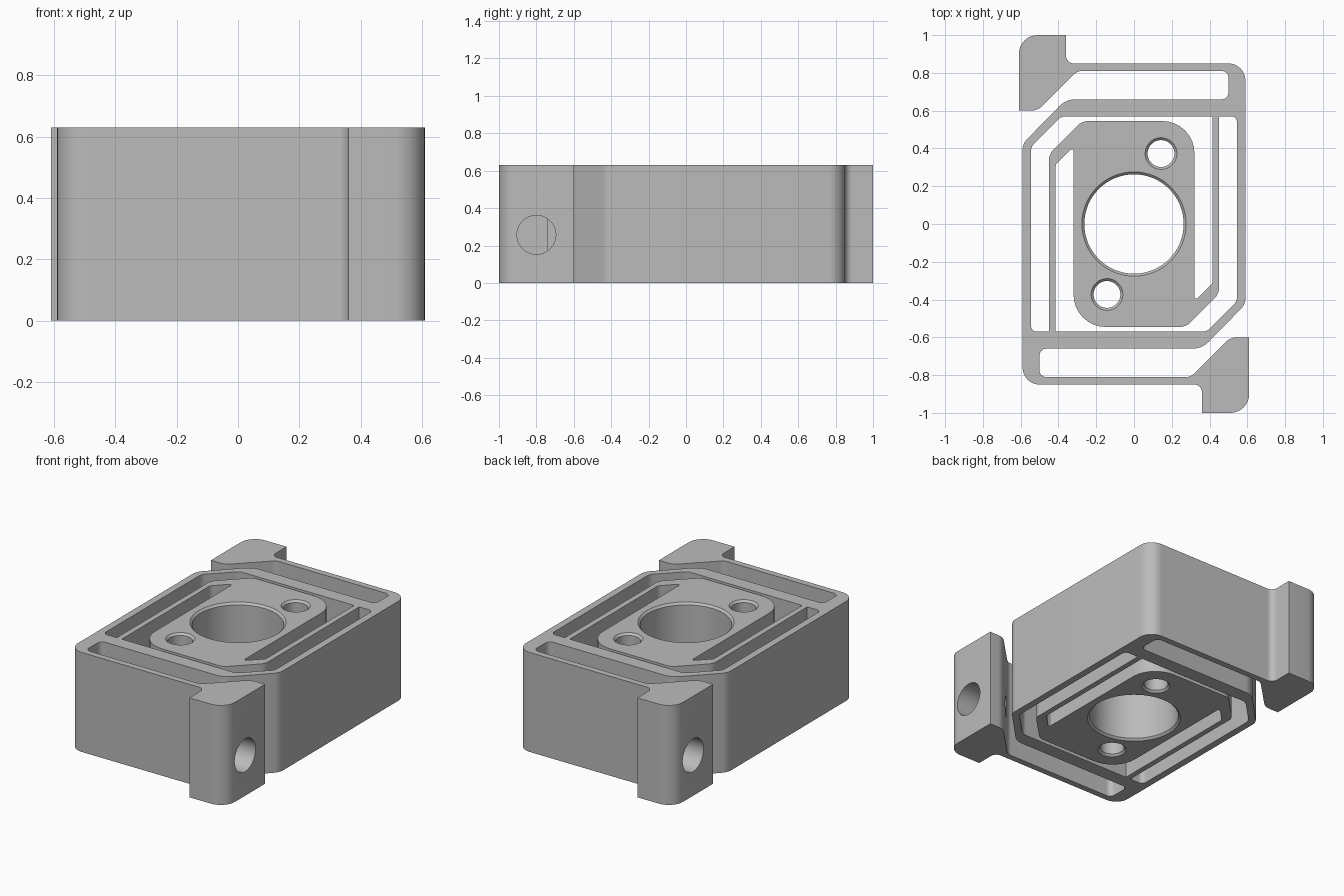
import bpy
import bmesh
from math import cos, sin, pi, tan
from mathutils import Matrix, Vector

if "Cube" in bpy.data.objects:
    bpy.data.objects.remove(bpy.data.objects["Cube"], do_unlink=True)

HEIGHT = 0.63

grey = bpy.data.materials.new("light grey")
grey.use_nodes = True
colour = (0.5, 0.5, 0.5, 1)
grey.diffuse_color = colour
grey.node_tree.nodes["Principled BSDF"].inputs["Base Color"].default_value = colour


def turned(corners):
    """Corners turned half a circle about the vertical axis."""
    return [(-x, -y, r) for x, y, r in corners]


def rounded(corners, steps=8):
    """Points of a polygon whose corners (x, y, radius) are filleted."""
    points = []
    for i, (x, y, r) in enumerate(corners):
        p = Vector((x, y))
        if r == 0:
            points.append(p)
            continue
        a = (Vector(corners[i - 1][:2]) - p).normalized()
        b = (Vector(corners[(i + 1) % len(corners)][:2]) - p).normalized()
        half = a.angle(b) / 2
        centre = p + (a + b).normalized() * (r / sin(half))
        start = p + a * (r / tan(half)) - centre
        end = p + b * (r / tan(half)) - centre
        sweep = pi - 2 * half
        for k in range(steps + 1):
            t = k / steps
            points.append(centre + (start * sin((1 - t) * sweep)
                                    + end * sin(t * sweep)) / sin(sweep))
    return points


def loft(name, rings):
    """Solid through matching rings of 3D points, capped at both ends."""
    bm = bmesh.new()
    loops = [[bm.verts.new(p) for p in ring] for ring in rings]
    n = len(loops[0])
    for low, high in zip(loops, loops[1:]):
        for i in range(n):
            j = (i + 1) % n
            bm.faces.new((low[i], low[j], high[j], high[i]))
    bm.faces.new(loops[0][::-1])
    bm.faces.new(loops[-1])
    bmesh.ops.recalc_face_normals(bm, faces=bm.faces)
    mesh = bpy.data.meshes.new(name)
    bm.to_mesh(mesh)
    bm.free()
    mesh.materials.append(grey)
    obj = bpy.data.objects.new(name, mesh)
    bpy.context.collection.objects.link(obj)
    return obj


def prism(name, corners, z0, z1):
    points = rounded(corners)
    return loft(name, [[(p.x, p.y, z) for p in points] for z in (z0, z1)])


def lathe(name, profile, place, sides=64):
    """Round solid from (radius, height) pairs, moved by a matrix."""
    turns = [2 * pi * i / sides for i in range(sides)]
    return loft(name, [[place @ Vector((r * cos(t), r * sin(t), h)) for t in turns]
                       for r, h in profile])


def cut(target, cutter):
    cutter.hide_render = True
    mod = target.modifiers.new("cut", "BOOLEAN")
    mod.operation = "DIFFERENCE"
    mod.solver = "EXACT"
    mod.object = cutter
    bpy.context.view_layer.objects.active = target
    bpy.ops.object.modifier_apply(modifier=mod.name)
    bpy.data.objects.remove(cutter, do_unlink=True)


# Frame outline: side wall, end arm with its lug, and the open slot behind it
half_outline = [
    (0.59, -0.425, 0.08), (0.59, 0.85, 0.09), (-0.36, 0.85, 0.04),
    (-0.36, 1.0, 0), (-0.61, 1.0, 0.1), (-0.61, 0.6, 0),
    (-0.51, 0.6, 0.09), (-0.3, 0.81, 0.06), (0.5, 0.81, 0.035),
    (0.5, 0.66, 0.035), (-0.36, 0.66, 0.12),
]
frame = prism("flexure_frame", half_outline + turned(half_outline), 0, HEIGHT)

# Slots that free the centre block and its two thin beams
slot = [
    (-0.415, 0.315, 0.03), (-0.335, 0.395, 0.01), (-0.32, 0.395, 0.005),
    (-0.32, -0.545, 0.17), (0.275, -0.545, 0.08), (0.45, -0.37, 0.08),
    (0.45, 0.57, 0), (0.545, 0.57, 0.03), (0.545, -0.41, 0.06),
    (0.385, -0.57, 0.06), (-0.415, -0.57, 0),
]
for corners in (slot, turned(slot)):
    cut(frame, prism("slot_cutter", corners, -0.1, HEIGHT + 0.1))

# Centre bore and two screw holes, chamfered at both ends
chamfer = 0.013
for x, y, r in ((0, 0, 0.263), (0.143, 0.373, 0.071), (-0.143, -0.373, 0.071)):
    wide = r + chamfer
    profile = [(wide, -0.1), (wide, 0), (r, chamfer), (r, HEIGHT - chamfer),
               (wide, HEIGHT), (wide, HEIGHT + 0.1)]
    cut(frame, lathe("bore_cutter", profile, Matrix.Translation((x, y, 0))))

# Blind sideways hole in each lug
for side in (1, -1):
    place = (Matrix.Translation((0, -0.8 * side, 0.257))
             @ Matrix.Rotation(side * pi / 2, 4, "Y"))
    cut(frame, lathe("lug_hole_cutter", [(0.104, 0.37), (0.104, 0.8)], place, 48))

bpy.ops.object.select_all(action="DESELECT")
frame.select_set(True)
bpy.context.view_layer.objects.active = frame
bpy.ops.object.shade_smooth_by_angle(angle=pi / 6)
